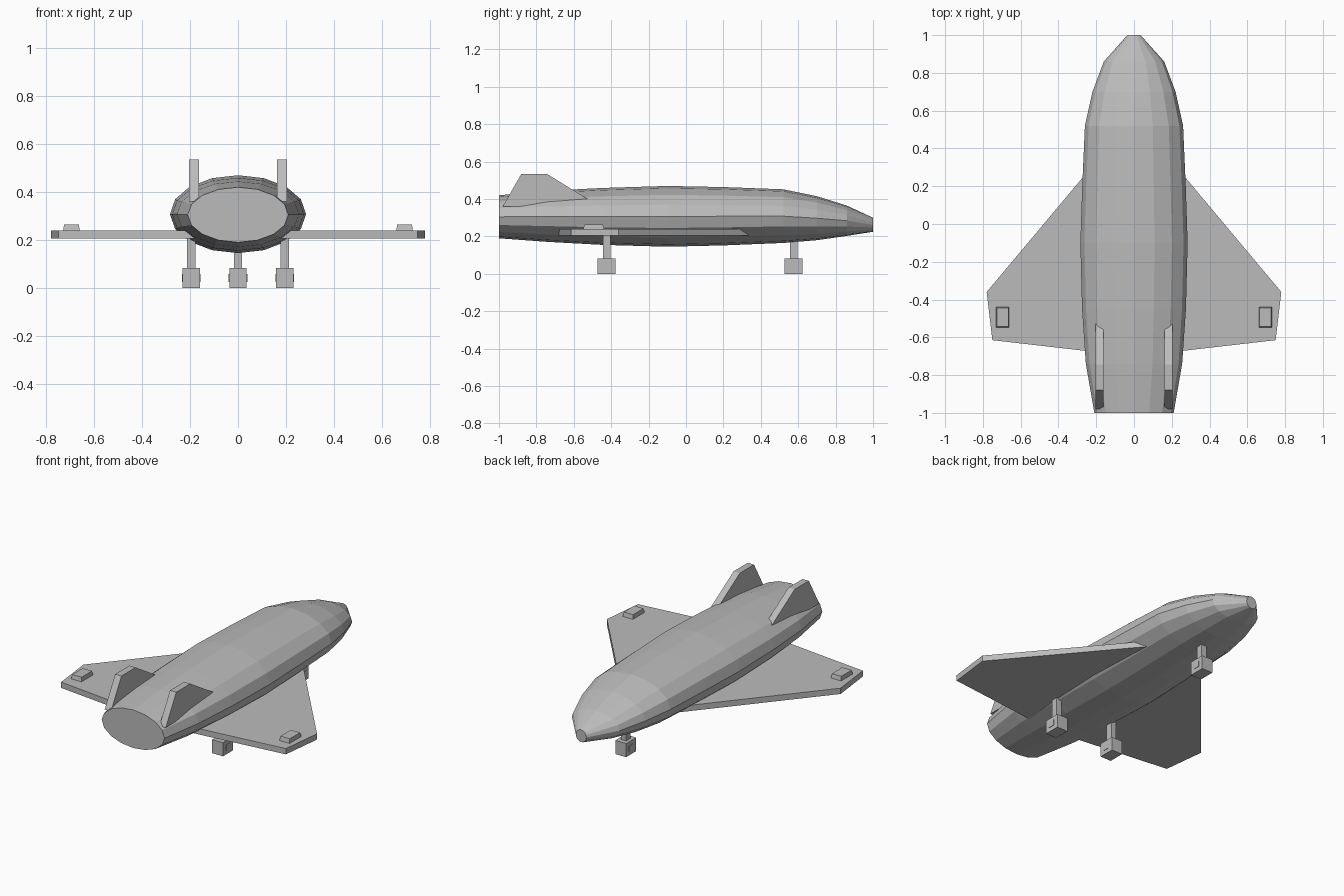
import bpy, bmesh, math

if "Cube" in bpy.data.objects:
    bpy.data.objects.remove(bpy.data.objects["Cube"])

grey = bpy.data.materials.new("hull grey")
grey.diffuse_color = (0.5, 0.5, 0.5, 1)
grey.use_nodes = True
grey.node_tree.nodes["Principled BSDF"].inputs["Base Color"].default_value = grey.diffuse_color


def finish(name, bm):
    bmesh.ops.recalc_face_normals(bm, faces=bm.faces)
    mesh = bpy.data.meshes.new(name)
    bm.to_mesh(mesh)
    bm.free()
    mesh.materials.append(grey)
    ob = bpy.data.objects.new(name, mesh)
    bpy.context.collection.objects.link(ob)
    return ob


def loft(name, rings):
    """Skin equal-length rings of points and cap both ends."""
    bm = bmesh.new()
    rows = [[bm.verts.new(p) for p in ring] for ring in rings]
    n = len(rows[0])
    for a, b in zip(rows, rows[1:]):
        for i in range(n):
            j = (i + 1) % n
            bm.faces.new((a[i], a[j], b[j], b[i]))
    bm.faces.new(rows[0])
    bm.faces.new(rows[-1])
    return finish(name, bm)


def box(name, x, y, z, top=1.0):
    """Box from ranges; the top may be scaled in."""
    cx, cy = sum(x) / 2, sum(y) / 2
    hx, hy = (x[1] - x[0]) / 2, (y[1] - y[0]) / 2
    corners = ((-1, -1), (1, -1), (1, 1), (-1, 1))
    return loft(name, [[(cx + a * hx * s, cy + b * hy * s, h) for a, b in corners]
                       for h, s in ((z[0], 1), (z[1], top))])


# Fuselage: oval sections as (y, half width, bottom, top)
SECTIONS = [(-1, .21, .19, .42), (-.74, .255, .171, .444), (-.45, .275, .155, .459),
            (-.1, .284, .145, .47), (.2, .274, .152, .464), (.52, .26, .165, .452),
            (.70, .22, .18, .415), (.86, .16, .203, .365), (1, .035, .225, .30)]
SIDES = 16
rings = []
for y, w, lo, hi in SECTIONS:
    c, h = (lo + hi) / 2, (hi - lo) / 2
    rings.append([(w * math.cos(t), y, c + h * math.sin(t))
                  for t in (2 * math.pi * i / SIDES for i in range(SIDES))])
fuselage = loft("fuselage", rings)


def landing_leg(name, x, y):
    box(name + "_strut", (x - .017, x + .017), (y - .02, y + .02), (.07, .22))
    box(name + "_wheel", (x - .036, x + .036), (y - .048, y + .048), (0, .082))
    box(name + "_hub", (x - .039, x + .039), (y - .02, y + .02), (.025, .058))


landing_leg("nose_gear", 0, .575)

# Wings, tip pads, tail fins and main gear on both sides
WING = [(.08, .475), (.78, -.36), (.75, -.615), (.08, -.692)]
FIN = [(-.98, .36), (-.88, .535), (-.745, .535), (-.525, .40), (-.46, .36)]
for side, s in (("right", 1), ("left", -1)):
    loft(side + "_wing", [[(s * x, y, z) for x, y in WING] for z in (.205, .24)])
    loft(side + "_fin", [[(s * x, y, z) for y, z in FIN] for x in (.162, .204)])
    px = sorted((s * .66, s * .73))
    box(side + "_tip_pad", px, (-.55, -.437), (.235, .265), .88)
    landing_leg(side + "_main_gear", s * .195, -.425)
